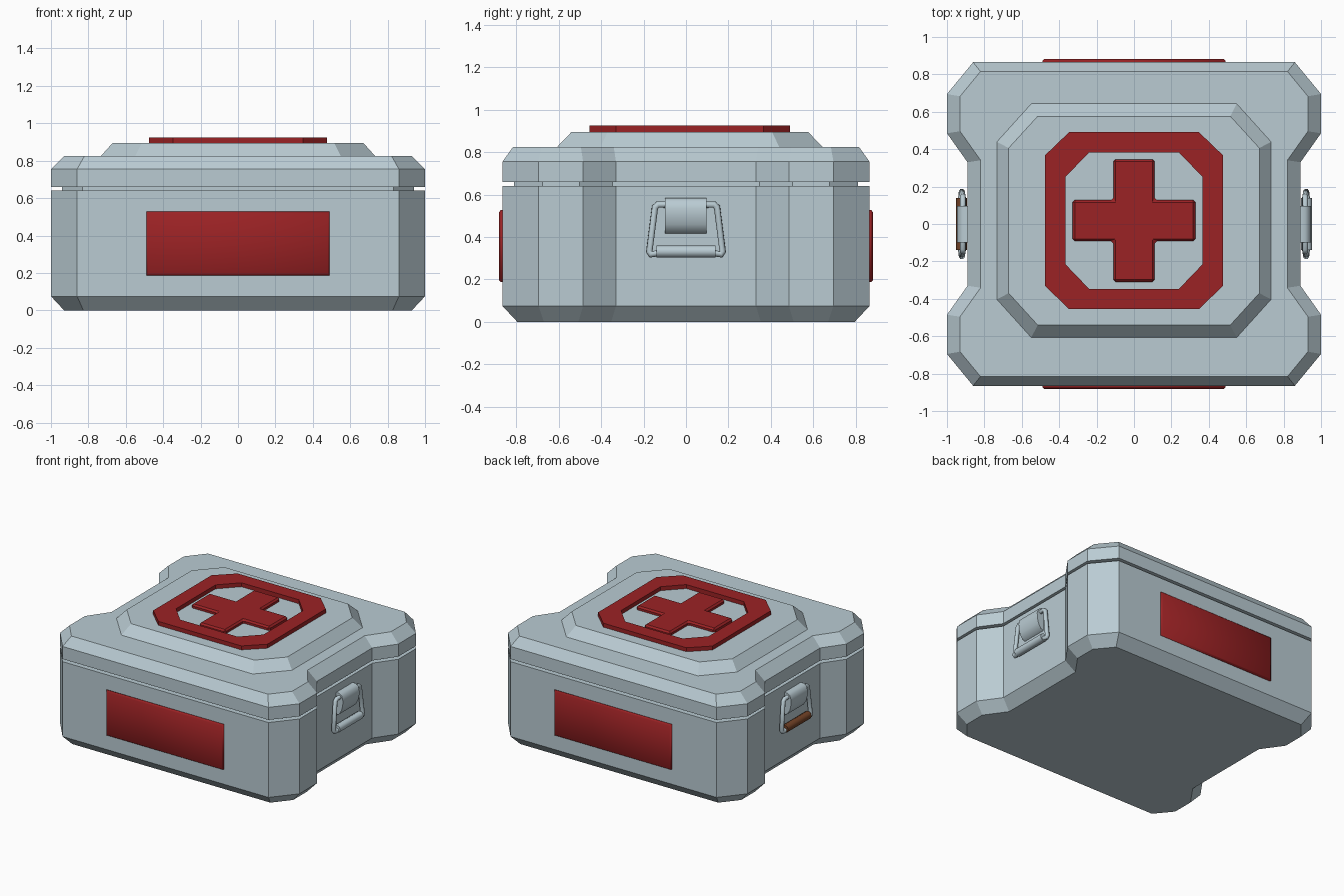
import bpy, bmesh, math
from mathutils import Vector

if "Cube" in bpy.data.objects:
    bpy.data.objects.remove(bpy.data.objects["Cube"])


def material(name, rgb):
    m = bpy.data.materials.new(name)
    m.diffuse_color = (*rgb, 1)
    m.use_nodes = True
    m.node_tree.nodes["Principled BSDF"].inputs["Base Color"].default_value = m.diffuse_color
    return m


GREY = material("pale blue grey", (0.49, 0.60, 0.65))
RED = material("deep red", (0.33, 0.016, 0.018))
BROWN = material("brown", (0.17, 0.055, 0.02))


def add(name, mesh, mat, smooth=None):
    ob = bpy.data.objects.new(name, mesh)
    bpy.context.collection.objects.link(ob)
    mesh.materials.clear()
    mesh.materials.append(mat)
    if smooth:
        bpy.ops.object.select_all(action='DESELECT')
        ob.select_set(True)
        bpy.context.view_layer.objects.active = ob
        bpy.ops.object.shade_smooth_by_angle(angle=math.radians(smooth))
    return ob


def loft(name, rings, mat, wrap=False, smooth=None):
    """Skin matching rings of points; cap the ends, or wrap last ring to first."""
    bm = bmesh.new()
    vs = [[bm.verts.new(p) for p in r] for r in rings]
    n = len(vs[0])
    pairs = list(zip(vs, vs[1:])) + ([(vs[-1], vs[0])] if wrap else [])
    for a, b in pairs:
        for i in range(n):
            j = (i + 1) % n
            bm.faces.new((a[i], a[j], b[j], b[i]))
    if not wrap:
        bm.faces.new(vs[0])
        bm.faces.new(vs[-1])
    bmesh.ops.recalc_face_normals(bm, faces=bm.faces)
    me = bpy.data.meshes.new(name)
    bm.to_mesh(me)
    bm.free()
    return add(name, me, mat, smooth)


def inset(pts, dx, dy):
    """Mitred inset of a counter-clockwise outline, depth depending on edge direction."""
    lines = []
    for i, p in enumerate(pts):
        p, q = Vector(p), Vector(pts[(i + 1) % len(pts)])
        e = (q - p).normalized()
        nrm = Vector((-e.y, e.x))
        lines.append((nrm, nrm.dot(p) + dx * nrm.x ** 2 + dy * nrm.y ** 2))
    out = []
    for i in range(len(pts)):
        (a, c), (b, d) = lines[i - 1], lines[i]
        det = a.x * b.y - a.y * b.x
        out.append(((c * b.y - d * a.y) / det, (a.x * d - b.x * c) / det))
    return out


def at(pts, z):
    return [(x, y, z) for x, y in pts]


def octagon(hx, hy, cx, cy, yc=0.018):
    q = [(hx, -hy + cy), (hx, hy - cy), (hx - cx, hy), (-hx + cx, hy),
         (-hx, hy - cy), (-hx, -hy + cy), (-hx + cx, -hy), (hx - cx, -hy)]
    return [(x, y + yc) for x, y in q]


# Case: base, recessed seam and bevelled lid in one shell
right = [(0.86, -0.865), (1, -0.695), (1, -0.485), (0.89, -0.33),
         (0.89, 0.33), (1, 0.485), (1, 0.695), (0.86, 0.865)]
outline = right + [(-x, -y) for x, y in right]
levels = [(0, 0.07, 0.07), (0.075, 0, 0), (0.64, 0, 0), (0.64, 0.06, 0.055),
          (0.66, 0.06, 0.055), (0.66, 0, 0), (0.755, 0, 0), (0.825, 0.07, 0.05)]
loft("case", [at(inset(outline, dx, dy), z) for z, dx, dy in levels], GREY)

# Raised octagonal panel on the lid
loft("lid_panel", [at(octagon(0.735, 0.627, 0.185, 0.205), 0.823),
                   at(octagon(0.67, 0.558, 0.155, 0.17), 0.895)], GREY)

# Red octagonal frame
outer = octagon(0.477, 0.473, 0.13, 0.125)
inner = octagon(0.365, 0.365, 0.125, 0.13)
loft("lid_frame", [at(outer, 0.894), at(outer, 0.925), at(inner, 0.925), at(inner, 0.894)],
     RED, wrap=True)

# Red cross with softened edges
a, b = 0.11, 0.328
cross = [(b, -a), (b, a), (a, a), (a, b), (-a, b), (-a, a),
         (-b, a), (-b, -a), (-a, -a), (-a, -b), (a, -b), (a, -a)]
cross = [(x, y + 0.018) for x, y in cross]
ob = loft("cross", [at(cross, 0.88), at(cross, 0.923)], RED)
bev = ob.modifiers.new("bevel", 'BEVEL')
bev.width = 0.012
bev.segments = 1

# Red plates on the front and back
for s, side in ((-1, "front"), (1, "back")):
    def plate(hx, z0, z1, y):
        return [(-hx, s * y, z0), (hx, s * y, z0), (hx, s * y, z1), (-hx, s * y, z1)]
    loft(side + "_plate", [plate(0.49, 0.187, 0.528, 0.86), plate(0.49, 0.187, 0.528, 0.872),
                           plate(0.48, 0.197, 0.518, 0.881)], RED, smooth=100)


def tube(name, pts, r, mat):
    cu = bpy.data.curves.new(name, 'CURVE')
    cu.dimensions = '3D'
    cu.bevel_depth = r
    cu.bevel_resolution = 2
    cu.use_fill_caps = True
    sp = cu.splines.new('POLY')
    sp.points.add(len(pts) - 1)
    for p, co in zip(sp.points, pts):
        p.co = (*co, 1)
    tmp = bpy.data.objects.new(name + "_path", cu)
    me = bpy.data.meshes.new_from_object(tmp)
    bpy.data.objects.remove(tmp)
    return add(name, me, mat, smooth=50)


# Carrying handles in the side recesses: hood, wire bail, grip
hood = [(0.885, 0.584), (0.915, 0.584), (0.937, 0.568), (0.946, 0.535), (0.945, 0.50),
        (0.935, 0.46), (0.915, 0.425), (0.885, 0.414)]
half = [(0.925, 0.13, 0.325), (0.922, 0.165, 0.318), (0.92, 0.173, 0.332),
        (0.915, 0.146, 0.54), (0.915, 0.132, 0.553), (0.915, 0.05, 0.553)]
for s, side in ((1, "right"), (-1, "left")):
    loft(side + "_handle_hood", [[(s * x, y, z) for x, z in hood] for y in (-0.1, 0.097)],
         GREY, smooth=60)
    path = [(s * x, -y, z) for x, y, z in half] + [(s * x, y, z) for x, y, z in half[::-1]]
    tube(side + "_handle_bail", path, 0.016, GREY)
    tube(side + "_handle_grip", [(s * 0.923, -0.14, 0.332), (s * 0.923, 0.14, 0.332)],
         0.029, GREY if s > 0 else BROWN)
